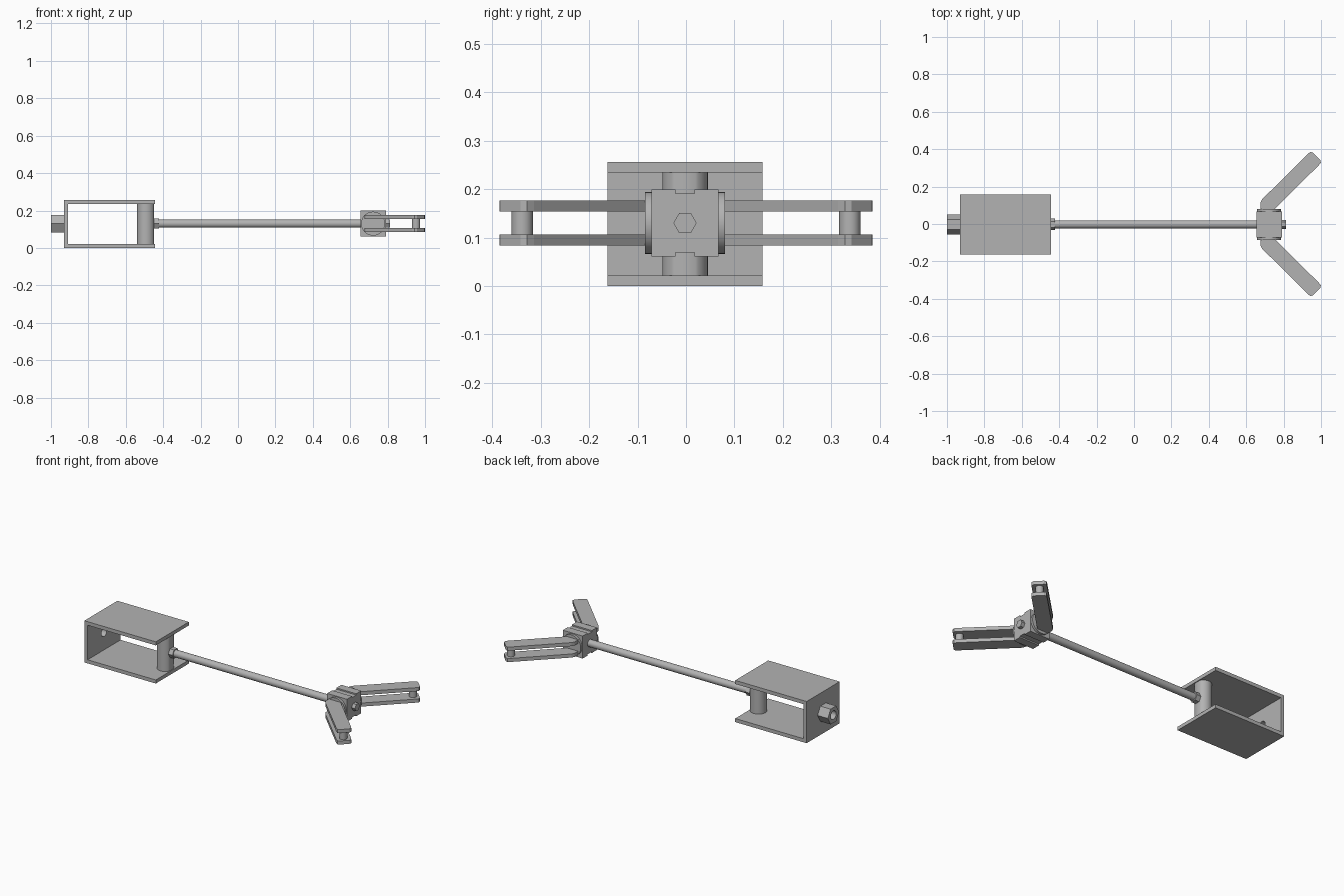
import bpy, bmesh, math
from mathutils import Matrix, Vector

cube = bpy.data.objects.get("Cube")
if cube:
    bpy.data.objects.remove(cube, do_unlink=True)

YC, ZC = -0.002, 0.13   # axis of the rod

grey = bpy.data.materials.new("plain grey")
grey.use_nodes = True
GREY = (0.45, 0.45, 0.45, 1)
grey.diffuse_color = GREY
grey.node_tree.nodes["Principled BSDF"].inputs["Base Color"].default_value = GREY


def finish(name, bm, smooth=False):
    bmesh.ops.recalc_face_normals(bm, faces=bm.faces)
    mesh = bpy.data.meshes.new(name)
    bm.to_mesh(mesh)
    bm.free()
    obj = bpy.data.objects.new(name, mesh)
    bpy.context.collection.objects.link(obj)
    mesh.materials.append(grey)
    if smooth:
        bpy.ops.object.select_all(action='DESELECT')
        obj.select_set(True)
        bpy.context.view_layer.objects.active = obj
        bpy.ops.object.shade_smooth_by_angle(angle=math.radians(35))
    return obj


def extrude(bm, points, vector):
    """Add a prism from a closed outline swept along a vector."""
    face = bm.faces.new([bm.verts.new(p) for p in points])
    top = bmesh.ops.extrude_face_region(bm, geom=[face])["geom"]
    verts = [v for v in top if isinstance(v, bmesh.types.BMVert)]
    bmesh.ops.translate(bm, verts=verts, vec=vector)


def prism(name, points, vector):
    bm = bmesh.new()
    extrude(bm, points, vector)
    return finish(name, bm)


def cylinder(name, start, end, radius, sides=32):
    start, end = Vector(start), Vector(end)
    axis = end - start
    turn = axis.to_track_quat('Z', 'Y').to_matrix().to_4x4()
    bm = bmesh.new()
    bmesh.ops.create_cone(bm, cap_ends=True, segments=sides, radius1=radius,
                          radius2=radius, depth=axis.length,
                          matrix=Matrix.Translation((start + end) / 2) @ turn)
    return finish(name, bm, sides > 8)


def hexagon(name, x0, x1, radius):
    """Six-sided bar along x with flats above and below."""
    ring = [(x0, YC + radius * math.cos(i * math.pi / 3),
             ZC + radius * math.sin(i * math.pi / 3)) for i in range(6)]
    return prism(name, ring, (x1 - x0, 0, 0))


def cut(obj, cutter):
    mod = obj.modifiers.new("cut", 'BOOLEAN')
    mod.object, mod.solver = cutter, 'EXACT'
    cutter.hide_render = True
    cutter.hide_set(True)


# Open-fronted bracket, nut and the bore through both
channel = [(-0.445, 0), (-0.93, 0), (-0.93, 0.256), (-0.445, 0.256),
           (-0.445, 0.234), (-0.908, 0.234), (-0.908, 0.022), (-0.445, 0.022)]
bracket = prism("bracket", [(x, YC - 0.16, z) for x, z in channel], (0, 0.32, 0))
nut = hexagon("nut", -1.0, -0.93, 0.054)
bore = cylinder("bore_cutter", (-1.1, YC, ZC), (-0.8, YC, ZC), 0.026)
cut(bracket, bore)
cut(nut, bore)

# Swivel post: round, with a flat where the rod enters
arc = math.acos(0.042 / 0.047)
bm = bmesh.new()
steps = [arc + (2 * math.pi - 2 * arc) * i / 32 for i in range(33)]
extrude(bm, [(-0.492 + 0.047 * math.cos(a), YC + 0.047 * math.sin(a), 0.022)
             for a in steps], (0, 0, 0.212))
finish("swivel_post", bm, True)

# Rod, its collar and bolt tip
cylinder("rod", (-0.46, YC, ZC), (0.67, YC, ZC), 0.022)
hexagon("rod_collar", -0.45, -0.422, 0.031)
hexagon("bolt_tip", 0.78, 0.812, 0.024)

# Head block, grooved along the top and bottom
upper = [(0.069, 0), (0.069, 0.069), (0.02, 0.069), (0.02, 0.061)]
half = upper + [(-y, z) for y, z in reversed(upper)]
outline = half + [(-y, -z) for y, z in half if z != 0 or y < 0]
outline = [p for i, p in enumerate(outline) if p not in outline[:i]]
prism("head_block", [(0.655, YC + y, ZC + z) for y, z in outline], (0.135, 0, 0))

# Two forked arms, each with a hub disc and an end pin
arm = [(0.75, 0.078), (0.988, 0.314), (0.999, 0.328), (0.996, 0.342),
       (0.956, 0.382), (0.944, 0.385), (0.931, 0.376), (0.685, 0.132),
       (0.676, 0.115), (0.676, 0.078)]
for side, s in (("left", 1), ("right", -1)):
    cylinder(side + "_hub", (0.722, YC + s * 0.06, ZC),
             (0.722, YC + s * 0.083, ZC), 0.064)
    for level, z in (("upper", 0.154), ("lower", 0.084)):
        prism(f"{side}_{level}_arm", [(x, s * y, z) for x, y in arm], (0, 0, 0.022))
    cylinder(side + "_arm_pin", (0.952, s * 0.338, 0.1),
             (0.952, s * 0.338, 0.16), 0.022)
